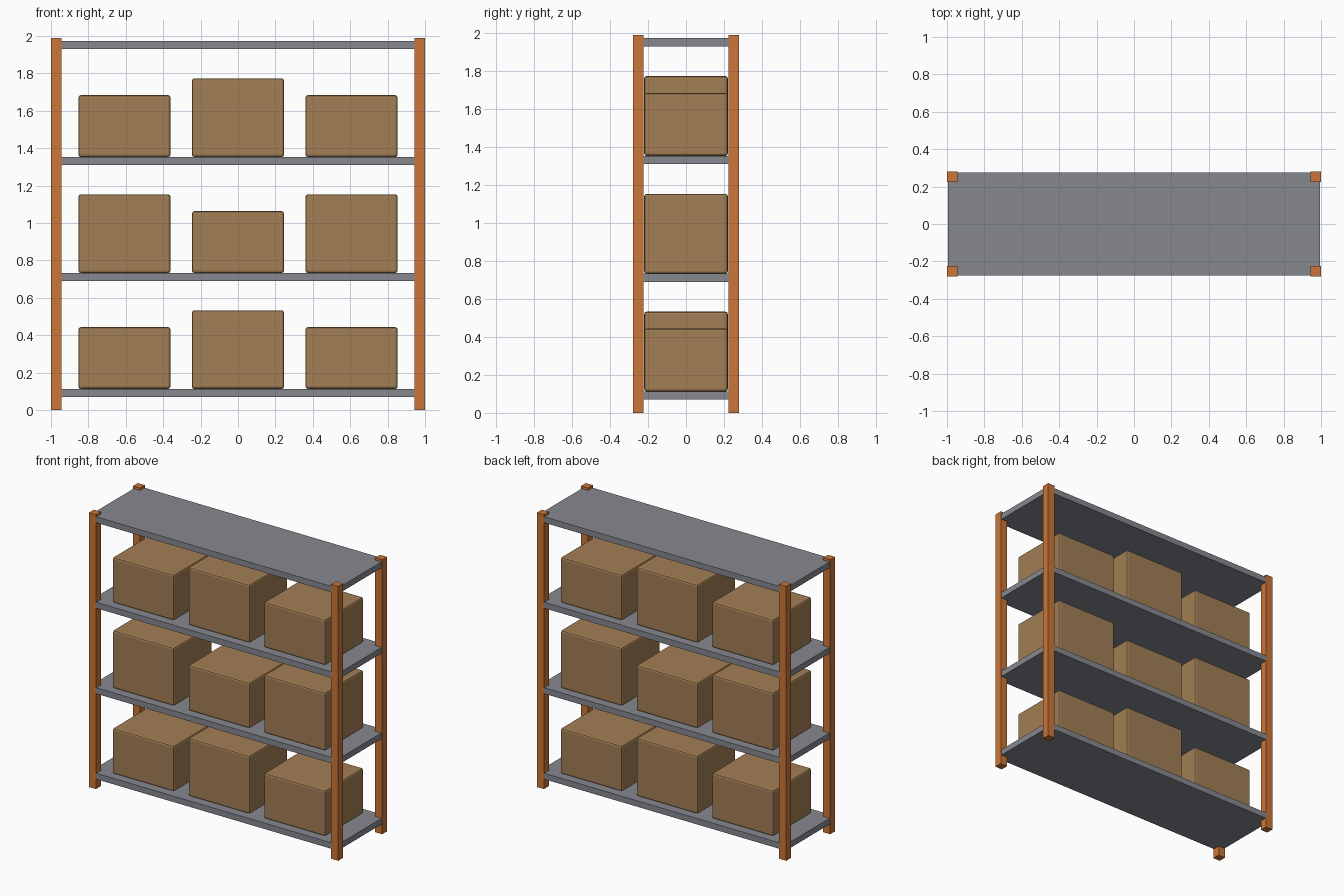
import bpy

if "Cube" in bpy.data.objects:
    bpy.data.objects.remove(bpy.data.objects["Cube"])


def material(name, rgb):
    m = bpy.data.materials.new(name)
    m.diffuse_color = (*rgb, 1.0)
    m.use_nodes = True
    m.node_tree.nodes["Principled BSDF"].inputs["Base Color"].default_value = m.diffuse_color
    return m


ORANGE = material("orange_paint", (0.60, 0.18, 0.04))
GREY = material("grey_steel", (0.24, 0.25, 0.28))
CARDBOARD = material("cardboard", (0.36, 0.21, 0.09))


def block(name, centre_xy, size_xy, z0, z1, mat, bevel=0.0):
    x, y = centre_xy
    bpy.ops.mesh.primitive_cube_add(size=1, location=(x, y, (z0 + z1) / 2))
    ob = bpy.context.object
    ob.name = name
    ob.scale = (size_xy[0], size_xy[1], z1 - z0)
    bpy.ops.object.transform_apply(location=False, rotation=False, scale=True)
    ob.data.materials.append(mat)
    if bevel:
        mod = ob.modifiers.new("edge_bevel", 'BEVEL')
        mod.width = bevel
        mod.segments = 2
    return ob


# Four corner posts
POST = 0.056
for sx, xname in ((-1, "left"), (1, "right")):
    for sy, yname in ((-1, "front"), (1, "back")):
        block(f"{yname}_{xname}_post",
              (sx * (1 - POST / 2), sy * (0.28 - POST / 2)),
              (POST, POST), 0, 1.99, ORANGE)

# Four shelves, reaching almost to the outer faces of the posts
SHELF_T = 0.043
shelf_bottoms = [0.07 + 0.62 * i for i in range(4)]
for i, z in enumerate(shelf_bottoms):
    block(f"shelf_{i + 1}", (0, 0), (1.988, 0.552), z, z + SHELF_T, GREY)

# Three boxes per loaded shelf, alternating low and tall
for row in range(3):
    z = shelf_bottoms[row] + SHELF_T
    for col in range(3):
        height = 0.42 if (row + col) % 2 else 0.33
        block(f"box_{row + 1}_{col + 1}", ((col - 1) * 0.607, 0),
              (0.492, 0.44), z, z + height, CARDBOARD, bevel=0.012)
